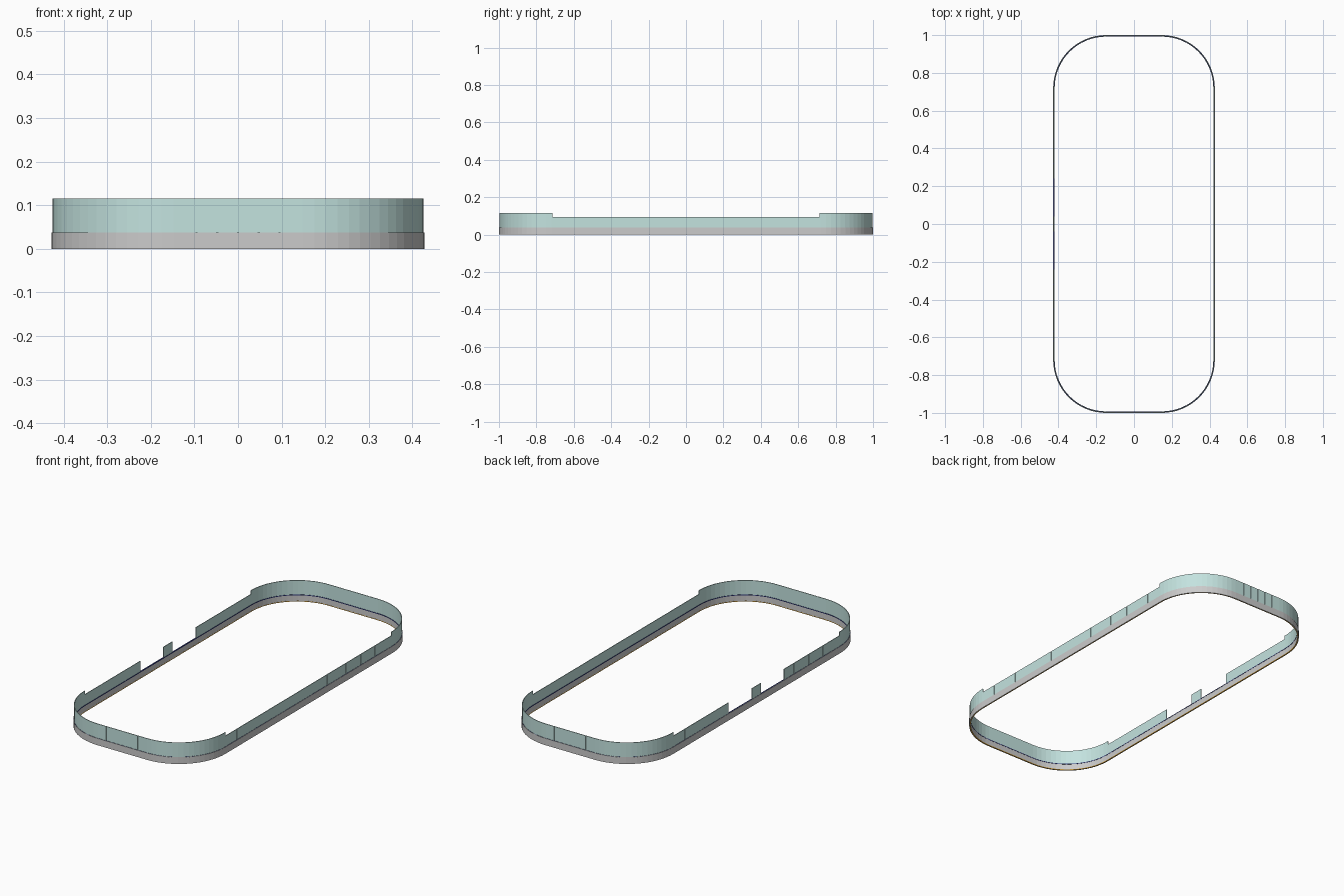
import bpy, bmesh, math

if "Cube" in bpy.data.objects:
    bpy.data.objects.remove(bpy.data.objects["Cube"])

HX, HY, R, SEG = 0.428, 1.0, 0.28, 16
STEP, END = 0.715, 0.145          # where the tall corners stop on sides / ends


def material(name, rgb):
    m = bpy.data.materials.new(name)
    m.diffuse_color = (*rgb, 1)
    m.use_nodes = True
    m.node_tree.nodes["Principled BSDF"].inputs["Base Color"].default_value = m.diffuse_color
    return m


# Stations are outline points with an inward normal: (x, y, nx, ny)
def side(sx, y):
    return (sx * HX, y, -sx, 0)


def end(sy, x):
    return (x, sy * HY, 0, -sy)


def corner(sx, sy):
    pts = []
    for i in range(SEG + 1):
        a = i / SEG * math.pi / 2
        c, s = sx * math.cos(a), sy * math.sin(a)
        pts.append((sx * (HX - R) + R * c, sy * (HY - R) + R * s, -c, -s))
    return pts


def sweep(bm, stations, profile, closed):
    """Sweep an (inset, z) cross-section along the stations."""
    rows = [[bm.verts.new((x + nx * o, y + ny * o, z)) for o, z in profile]
            for x, y, nx, ny in stations]
    n, k = len(rows), len(profile)
    for i in range(n if closed else n - 1):
        a, b = rows[i], rows[(i + 1) % n]
        for j in range(k):
            bm.faces.new((a[j], a[(j + 1) % k], b[(j + 1) % k], b[j]))
    if not closed:
        bm.faces.new(rows[0])
        bm.faces.new(rows[-1][::-1])


def finish(name, bm, mat=None):
    bmesh.ops.recalc_face_normals(bm, faces=bm.faces)
    me = bpy.data.meshes.new(name)
    bm.to_mesh(me)
    bm.free()
    if mat:
        me.materials.append(mat)
    ob = bpy.data.objects.new(name, me)
    bpy.context.collection.objects.link(ob)


def box(o0, o1, z0, z1):
    return [(o0, z0), (o0, z1), (o1, z1), (o1, z0)]


# Full rounded-rectangle loop for the base rings
loop = (corner(1, 1) + corner(-1, 1)[::-1] + corner(-1, -1) + corner(1, -1)[::-1])


def ring(name, profile, mat=None):
    bm = bmesh.new()
    sweep(bm, loop, profile, True)
    finish(name, bm, mat)


# Grey base band with a rebate underneath, plus seal strips
ring("base_band", [(0, 0), (0, 0.037), (0.0015, 0.037), (0.0015, 0.034), (0.007, 0.034),
                   (0.007, 0.004), (0.003, 0.004), (0.003, 0)])
ring("upper_seal", box(0.0015, 0.008, 0.034, 0.0375), material("navy", (0.03, 0.04, 0.2)))
ring("lower_seal", box(0.003, 0.0075, 0, 0.004), material("orange", (0.9, 0.5, 0.08)))

# Upright wall: tall corners and ends, lower sides, with narrow vertical grooves
OUT, INN, Z0, TALL, LOW = 0.0025, 0.006, 0.037, 0.115, 0.095
GROOVE = 0.005
wall = bmesh.new()


def straight(point, a, b, top, seams):
    """Wall run from a to b; each seam becomes a shallow outer groove."""
    cuts = [a]
    for s in sorted(s for s in seams if a < s < b):
        cuts += [s - GROOVE / 2, s + GROOVE / 2]
    cuts.append(b)
    for i, (p, q) in enumerate(zip(cuts, cuts[1:])):
        out = OUT + (0.0015 if i % 2 else 0)
        sweep(wall, [point(p), point(q)], box(out, INN, Z0, top), False)


for sy in (1, -1):
    for sx in (1, -1):
        path = [side(sx, sy * STEP)] + corner(sx, sy) + [end(sy, sx * END)]
        sweep(wall, path, box(OUT, INN, Z0, TALL), False)
    straight(lambda x: end(sy, x), -END, END, TALL, [i * 0.0475 for i in range(-2, 3)])

seams = [s * y for s in (1, -1) for y in (0.16, 0.32, 0.45, 0.57, 0.62)]
straight(lambda y: side(1, y), -STEP, STEP, LOW, seams)
# Left side is open around a small central tab
for a, b in ((-STEP, -0.24), (-0.04, 0.04), (0.24, STEP)):
    straight(lambda y: side(-1, y), a, b, LOW, seams)
finish("upright_wall", wall, material("pale_teal", (0.55, 0.77, 0.74)))
